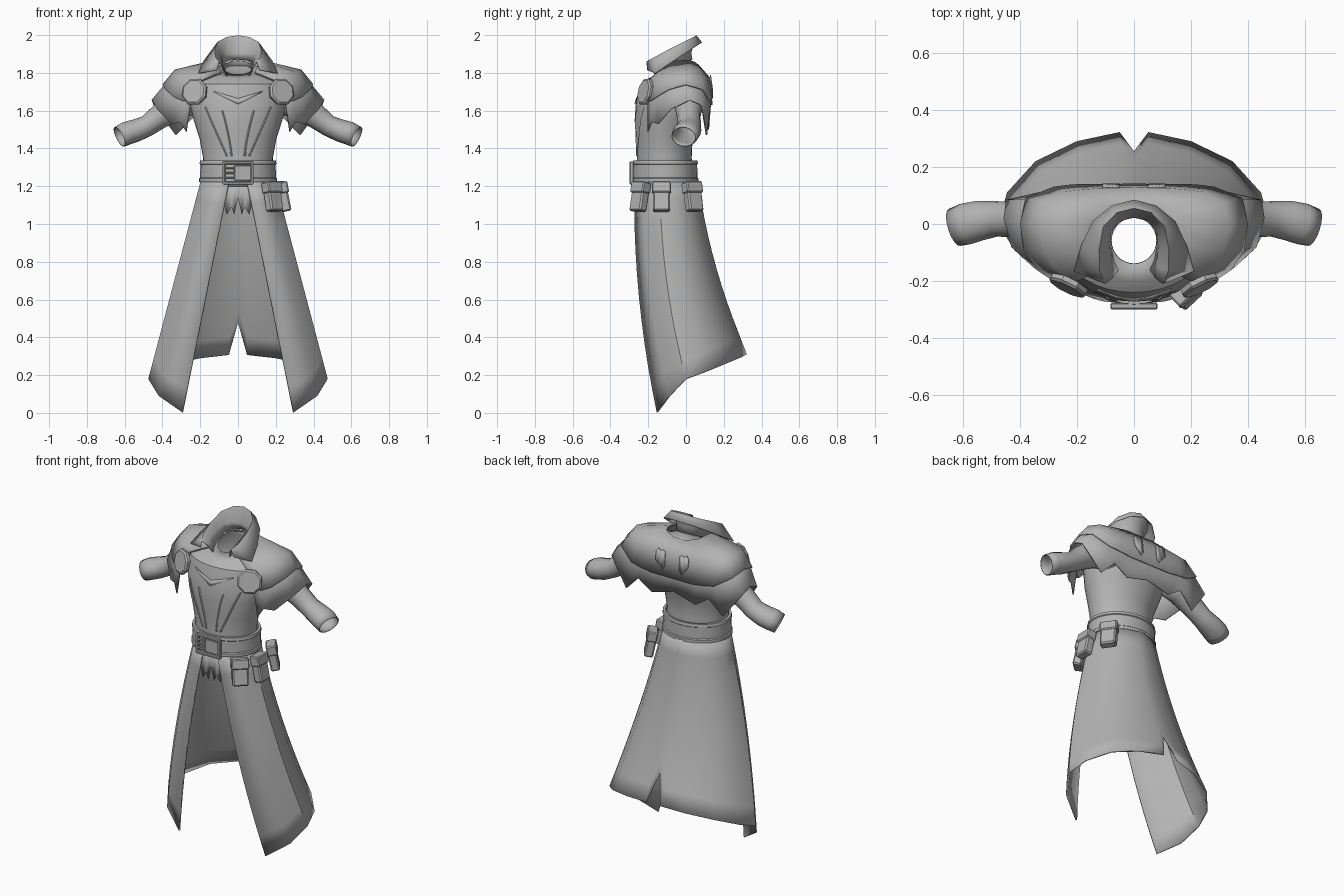
import bpy, bmesh, math
from mathutils import Vector, Matrix

if "Cube" in bpy.data.objects:
    bpy.data.objects.remove(bpy.data.objects["Cube"])

cloth = bpy.data.materials.new("grey cloth")
cloth.diffuse_color = (0.45, 0.45, 0.45, 1)
cloth.use_nodes = True
cloth.node_tree.nodes["Principled BSDF"].inputs["Base Color"].default_value = cloth.diffuse_color


def finish(name, verts, faces, thick=0, mirror=False, offset=-1, angle=35):
    me = bpy.data.meshes.new(name)
    me.from_pydata([tuple(v) for v in verts], [], faces)
    me.materials.append(cloth)
    ob = bpy.data.objects.new(name, me)
    bpy.context.collection.objects.link(ob)
    bpy.ops.object.select_all(action='DESELECT')
    ob.select_set(True)
    bpy.context.view_layer.objects.active = ob
    bpy.ops.object.shade_smooth_by_angle(angle=math.radians(angle))
    if thick:
        m = ob.modifiers.new("thickness", 'SOLIDIFY')
        m.thickness, m.offset = thick, offset
    if mirror:
        ob.modifiers.new("mirror", 'MIRROR').use_axis = (True, False, False)
    return ob


def grid(name, cols, closed=False, **kw):
    """Skin columns that run counterclockwise, each listed from top to bottom."""
    n, r = len(cols), len(cols[0])
    verts = [p for c in cols for p in c]
    faces = []
    for i in range(n if closed else n - 1):
        a, b = i * r, ((i + 1) % n) * r
        faces += [(a + j + 1, b + j + 1, b + j, a + j) for j in range(r - 1)]
    return finish(name, verts, faces, **kw)


def both_sides(cols):
    """Continue half columns (last one on x = 0) round the other side."""
    return cols + [[(-p[0], p[1], p[2]) for p in c] for c in reversed(cols[:-1])]


def box(name, size, mat, bevel):
    bm = bmesh.new()
    bmesh.ops.create_cube(bm, size=1, matrix=mat @ Matrix.Diagonal((*size, 1)))
    bmesh.ops.bevel(bm, geom=bm.edges[:], offset=bevel, segments=1, affect='EDGES')
    verts = [v.co.copy() for v in bm.verts]
    bm.verts.index_update()
    faces = [[v.index for v in f.verts] for f in bm.faces]
    bm.free()
    return finish(name, verts, faces, angle=20)


# Torso: rings of height, half width, front y, back y, tilt
RINGS = [(1.83, .08, -.14, .025, .45), (1.80, .17, -.20, .08, .2), (1.74, .25, -.24, .10, 0),
         (1.65, .26, -.265, .10, 0), (1.55, .235, -.272, .07, 0), (1.45, .203, -.265, .035, 0),
         (1.35, .185, -.26, .03, 0), (1.20, .19, -.27, .05, 0)]


def ellipse(z, rx, front, back, tilt, a):
    c, h = (front + back) / 2, (back - front) / 2
    y = -math.cos(a) * h
    return (rx * math.sin(a), c + y, z + tilt * y)


SEG = 32
grid("torso", [[ellipse(*r, math.tau * i / SEG) for r in RINGS] for i in range(SEG)],
     closed=True, thick=.006)


def chest(x, z, out=.004):
    """Point on the front of the torso."""
    for a, b in zip(RINGS, RINGS[1:]):
        if a[0] >= z >= b[0]:
            f = (a[0] - z) / (a[0] - b[0])
            r = [p + (q - p) * f for p, q in zip(a, b)]
            s = max(-1, min(1, x / r[1]))
            y = (r[2] + r[3]) / 2 - (r[3] - r[2]) / 2 * math.sqrt(1 - s * s)
            return (x, y - out, z)


# Chest yoke and tapering bodice seams
xs = [-.13, -.065, 0, .065, .13]
grid("chest_yoke", [[chest(x, 1.665 + abs(x) * .3), chest(x, 1.635 + abs(x) * .5, .007)] for x in xs],
     thick=.004)
for k, (x0, x1, x2, top) in enumerate([(.035, .05, .085, 1.60), (.06, .12, .175, 1.62)]):
    path = []
    for i in range(9):
        t = i / 8
        x = (1 - t) ** 2 * x0 + 2 * t * (1 - t) * x1 + t * t * x2
        path.append((x, 1.36 + (top - 1.36) * t))
    grid("bodice_seam", [[chest(x + d, z, .001 + .005 * (d == 0)) for x, z in reversed(path)]
                         for d in (-.006, 0, .006)], mirror=True)

# Long skirt, open in front and slit at the back: waist angle and hem point
HEM = [(14, .295, -.155, .003), (45, .42, -.09, .09), (80, .475, .0, .18), (105, .445, .11, .22),
       (130, .345, .22, .265), (152, .2, .29, .293), (174, .05, .322, .31), (180, 0, .324, .31)]
cols = []
for ang, hx, hy, hz in HEM:
    a = math.radians(ang)
    tx, ty, tz = .2 * math.sin(a), -.107 - .172 * math.cos(a), 1.23
    end = .815 if ang == 180 else 1
    col = []
    for j in range(11):
        t = end * j / 10
        col.append((tx + (hx - tx) * t, ty + (hy - ty) * t - .14 * t * (1 - t), tz + (hz - tz) * t))
    cols.append(col)
grid("skirt", both_sides(cols), thick=.009)

# Torn shirt tail below the belt
tail = [(-.08, 1.13), (-.06, 1.05), (-.035, 1.09), (-.02, 1.05), (0, 1.14),
        (.02, 1.05), (.035, 1.09), (.06, 1.05), (.08, 1.13)]
grid("shirt_tail", [[(x, -.262 + x * x, 1.24), (x, -.262 + x * x, z)] for x, z in tail], thick=.005)

# Shoulder mantle: each column is neck, shoulder, tier edge, hem
MANTLE = [
    [(.09, -.14, 1.80), (.19, -.19, 1.76), (.25, -.205, 1.66), (.275, -.205, 1.487)],
    [(.10, -.12, 1.82), (.23, -.175, 1.77), (.29, -.185, 1.65), (.305, -.185, 1.54)],
    [(.11, -.10, 1.84), (.27, -.15, 1.78), (.335, -.155, 1.67), (.355, -.15, 1.53)],
    [(.12, -.06, 1.855), (.31, -.09, 1.795), (.38, -.09, 1.71), (.43, -.08, 1.61)],
    [(.12, .0, 1.86), (.33, .0, 1.81), (.392, .0, 1.735), (.457, .02, 1.658)],
    [(.11, .03, 1.855), (.31, .07, 1.795), (.375, .085, 1.71), (.448, .085, 1.63)],
    [(.08, .045, 1.85), (.24, .105, 1.775), (.28, .122, 1.65), (.33, .112, 1.47)],
    [(.06, .05, 1.845), (.18, .112, 1.77), (.215, .13, 1.64), (.24, .122, 1.56)],
    [(.04, .055, 1.84), (.12, .118, 1.77), (.14, .132, 1.63), (.15, .122, 1.50)],
    [(0, .058, 1.84), (0, .12, 1.77), (0, .132, 1.63), (0, .12, 1.54)]]
grid("mantle_lower", both_sides([[c[0], c[1], c[2], c[3]] for c in MANTLE]), thick=.007, angle=50)
grid("mantle_upper", both_sides([c[:3] for c in MANTLE]), thick=.009, offset=1, angle=50)

# Jagged cloth patches on the upper back
patch = [(.05, 1.775, 1.69), (.065, 1.785, 1.665), (.08, 1.775, 1.69), (.095, 1.79, 1.70), (.11, 1.77, 1.72)]
grid("back_patch", [[(x, .132, a), (x, .142, b)] for x, a, b in reversed(patch)],
     thick=.006, mirror=True)

# Octagonal shoulder studs
n = Vector((.42, -.85, .2)).normalized()
rot = n.to_track_quat('Z', 'Y').to_matrix()
stud = []
for r, h in ((.072, -.012), (.074, .006), (.064, .014)):
    for i in range(8):
        a = math.tau * (i + .5) / 8
        stud.append(Vector((.23, -.215, 1.70)) + rot @ Vector((r * math.cos(a), r * math.sin(a), h)))
faces = [(k + i, k + (i + 1) % 8, k + 8 + (i + 1) % 8, k + 8 + i) for k in (0, 8) for i in range(8)]
finish("shoulder_stud", stud, faces + [tuple(range(16, 24)), tuple(range(7, -1, -1))],
       mirror=True, angle=15)

# Sleeves: centre, radius across, radius up
SLEEVE = [((.20, .01, 1.68), .085, .09), ((.32, .012, 1.635), .075, .08), ((.42, .015, 1.565), .062, .064),
          ((.48, .018, 1.52), .062, .056), ((.54, .012, 1.495), .070, .060), ((.59, .0, 1.48), .073, .062),
          ((.628, -.012, 1.462), .068, .058)]
rings = []
for k, (c, ry, rz) in enumerate(SLEEVE):
    d = Vector(SLEEVE[min(k + 1, 6)][0]) - Vector(SLEEVE[max(k - 1, 0)][0])
    side = Vector((-d.y, d.x, 0)).normalized()
    up = d.normalized().cross(side)
    rings.append([Vector(c) + side * ry * math.cos(math.tau * i / 16) + up * rz * math.sin(math.tau * i / 16)
                  for i in range(16)])
grid("sleeve", [[r[i] for r in reversed(rings)] for i in range(16)], closed=True, thick=.005, mirror=True)

# Turned-down collar: stand, fold, falling edge
COLLAR = [
    [(.055, -.16, 1.785), (.075, -.19, 1.835), (.10, -.21, 1.86), (.115, -.205, 1.815)],
    [(.07, -.13, 1.80), (.085, -.15, 1.86), (.12, -.165, 1.885), (.21, -.165, 1.80)],
    [(.08, -.08, 1.825), (.085, -.09, 1.88), (.122, -.09, 1.925), (.185, -.075, 1.86)],
    [(.075, -.02, 1.85), (.08, -.025, 1.90), (.108, -.01, 1.965), (.145, .01, 1.915)],
    [(.045, .015, 1.865), (.05, .01, 1.905), (.06, .04, 1.99), (.078, .065, 1.95)],
    [(0, .028, 1.87), (0, .022, 1.908), (0, .055, 1.999), (0, .085, 1.962)]]
grid("collar", both_sides(COLLAR), thick=.006, angle=50)

# Belt band with raised rims
BELT = [(.186, 1.335), (.201, 1.335), (.204, 1.318), (.199, 1.314), (.201, 1.245),
        (.207, 1.24), (.207, 1.222), (.19, 1.222)]
grid("belt", [[ellipse(z, r, -.108 - r * .86, -.108 + r * .84, 0, math.tau * i / SEG) for r, z in BELT]
              for i in range(SEG)], closed=True, angle=25)

# Buckle frame, prongs and strap end
for z in (1.217, 1.323):
    box("buckle_bar", (.165, .022, .016), Matrix.Translation((0, -.288, z)), .004)
for x in (-.075, .075):
    box("buckle_side", (.016, .022, .115), Matrix.Translation((x, -.288, 1.27)), .004)
box("strap_end", (.09, .012, .08), Matrix.Translation((.025, -.286, 1.27)), .003)
for z in (1.245, 1.27, 1.295):
    box("buckle_prong", (.055, .014, .010), Matrix.Translation((-.045, -.291, z)), .003)

# Hip pouches with flaps
for x, y, turn in ((.185, -.245, -47), (.243, -.13, 0), (.213, .037, 35)):
    m = (Matrix.Translation((x, y, 1.143)) @ Matrix.Rotation(math.radians(turn), 4, 'Z')
         @ Matrix.Rotation(-.2, 4, 'Y'))
    box("pouch", (.052, .09, .155), m, .008)
    box("pouch_flap", (.06, .1, .06), m @ Matrix.Translation((.003, 0, .05)), .006)
